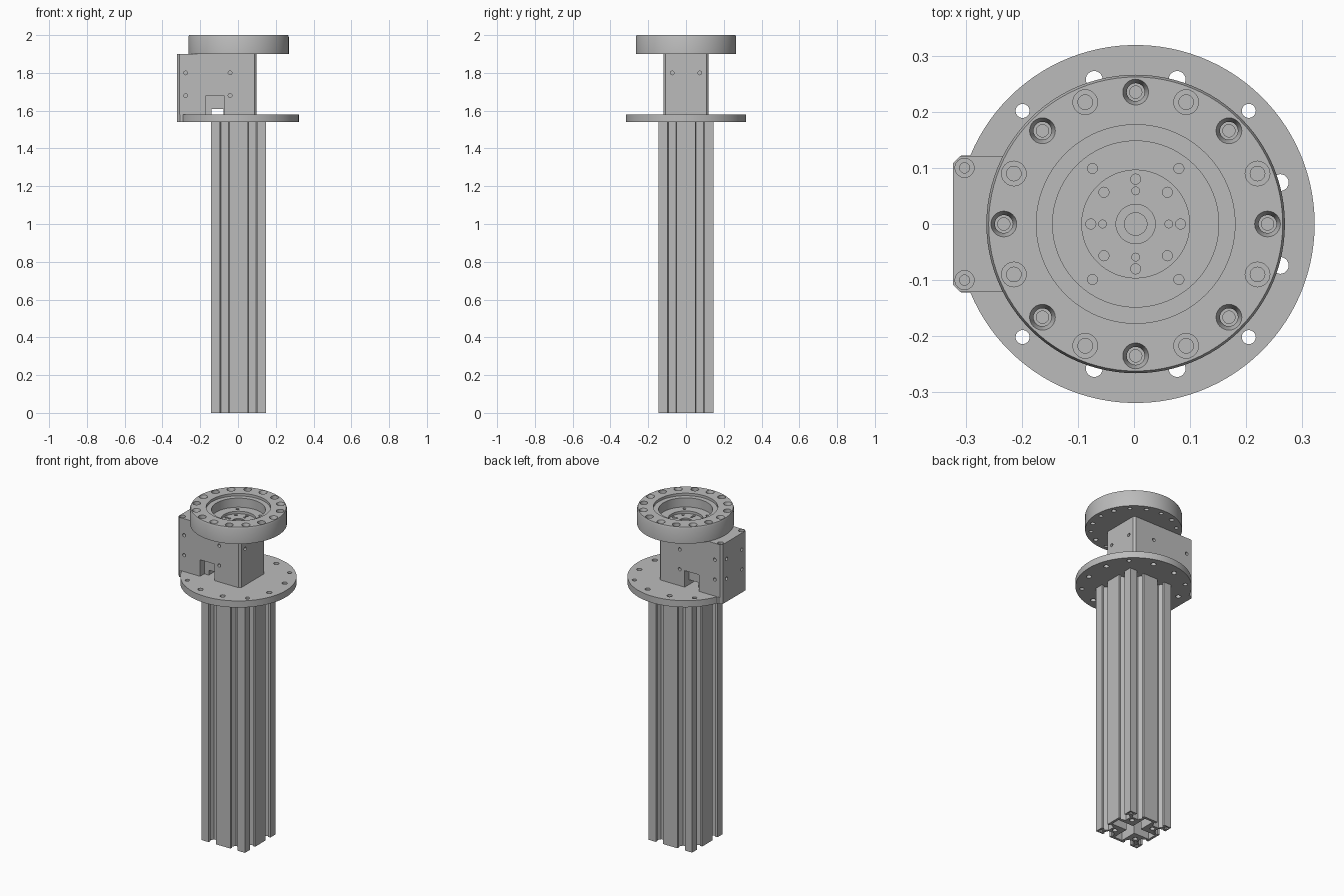
import bpy, bmesh
from math import pi, cos, sin, asin, radians
from mathutils import Matrix, Vector

cube = bpy.data.objects.get("Cube")
if cube:
    bpy.data.objects.remove(cube, do_unlink=True)

CX = 0.003
grey = bpy.data.materials.new("machined_grey")
grey.use_nodes = True
grey.diffuse_color = (0.5, 0.5, 0.5, 1)
grey.node_tree.nodes["Principled BSDF"].inputs["Base Color"].default_value = (0.5, 0.5, 0.5, 1)


def lathe(bm, profile, place=Matrix(), n=24):
    """Closed solid turned from (radius, height) points."""
    rings = [[bm.verts.new(place @ Vector((r * cos(2 * pi * i / n), r * sin(2 * pi * i / n), z)))
              for i in range(n)] for r, z in profile]
    for a, b in zip(rings, rings[1:]):
        for i in range(n):
            j = (i + 1) % n
            bm.faces.new((a[i], a[j], b[j], b[i]))
    bm.faces.new(rings[0][::-1])
    bm.faces.new(rings[-1])


def prism(bm, outline, z0, z1):
    """Vertical extrusion of an outline."""
    low = [bm.verts.new((x, y, z0)) for x, y in outline]
    high = [bm.verts.new((x, y, z1)) for x, y in outline]
    n = len(outline)
    for i in range(n):
        j = (i + 1) % n
        bm.faces.new((low[i], low[j], high[j], high[i]))
    bm.faces.new(low[::-1])
    bm.faces.new(high)


def box(bm, x0, x1, y0, y1, z0, z1):
    prism(bm, [(x0, y0), (x1, y0), (x1, y1), (x0, y1)], z0, z1)


def make(name, bm):
    bmesh.ops.recalc_face_normals(bm, faces=bm.faces)
    mesh = bpy.data.meshes.new(name)
    bm.to_mesh(mesh)
    bm.free()
    mesh.materials.append(grey)
    ob = bpy.data.objects.new(name, mesh)
    ob.location.x = CX
    bpy.context.collection.objects.link(ob)
    return ob


def cut(ob, bm):
    """Subtract the cutter mesh and bake the result."""
    cutter = make("cutter", bm)
    cutter.hide_render = True
    mod = ob.modifiers.new("cut", 'BOOLEAN')
    mod.operation = 'DIFFERENCE'
    mod.solver = 'EXACT'
    mod.object = cutter
    bpy.context.view_layer.update()
    deps = bpy.context.evaluated_depsgraph_get()
    mesh = bpy.data.meshes.new_from_object(ob.evaluated_get(deps))
    ob.modifiers.clear()
    ob.data = mesh
    bpy.data.objects.remove(cutter, do_unlink=True)


def at(x, y, z=0):
    return Matrix.Translation((x, y, z))


def polar(r, deg):
    return at(r * cos(radians(deg)), r * sin(radians(deg)))


def chamfered(x0, x1, h, c):
    return [(x0 + c, -h), (x1 - c, -h), (x1, -h + c), (x1, h - c),
            (x1 - c, h), (x0 + c, h), (x0, h - c), (x0, -h + c)]


# Slotted column: one side with two T-slots, turned four times
H = 0.146
side = [(-H, 0)]
for c in (-0.073, 0.073):
    half = [(0.024, 0), (0.024, 0.015), (0.036, 0.015), (0.02, 0.046)]
    side += [(c - w, d) for w, d in half] + [(c + w, d) for w, d in reversed(half)]
outline = []
for k in range(4):
    turn = Matrix.Rotation(k * pi / 2, 2)
    outline += [tuple(turn @ Vector((t, d - H))) for t, d in side]
bm = bmesh.new()
prism(bm, outline, 0, 1.54)
column = make("slotted_column", bm)

# Hollow chambers inside the column
bm = bmesh.new()
a, b = 0.028, 0.131
prism(bm, [(a, -b), (a, -a), (b, -a), (b, a), (a, a), (a, b),
           (-a, b), (-a, a), (-b, a), (-b, -a), (-a, -a), (-a, -b)], -0.1, 1.52)
for sx in (-1, 1):
    for sy in (-1, 1):
        lathe(bm, [(0.014, -0.1), (0.014, 1.52)], at(sx * 0.073, sy * 0.073), 16)
        xs, ys = sorted((sx * 0.118, sx * 0.138)), sorted((sy * 0.118, sy * 0.138))
        box(bm, *xs, *ys, -0.1, 1.52)
cut(column, bm)

# Round flange with a squared tab on the right
R, W, X0 = 0.319, 0.122, -0.326
end = pi - asin(W / R)
steps = 96
outline = [(R * cos(-end + 2 * end * i / steps), R * sin(-end + 2 * end * i / steps))
           for i in range(steps + 1)]
outline += [(X0 + 0.015, W), (X0, W - 0.015), (X0, 0.015 - W), (X0 + 0.015, -W)]
bm = bmesh.new()
prism(bm, outline, 1.54, 1.58)
flange = make("base_flange", bm)
bm = bmesh.new()
for k in range(4):
    lathe(bm, [(0.0125, 1.5), (0.0125, 1.6)], polar(0.285, 45 + 90 * k))
    for d in (-16, 16):
        lathe(bm, [(0.015, 1.5), (0.015, 1.6)], polar(0.268, 90 * k + d))
cut(flange, bm)

# Housing block
bm = bmesh.new()
prism(bm, chamfered(X0, 0.096, 0.12, 0.012), 1.58, 1.9)
housing = make("housing_block", bm)
bm = bmesh.new()
for s in (-1, 1):
    # cable recess on front and back
    box(bm, -0.173, -0.078, *sorted((s * 0.08, s * 0.2)), 1.5, 1.68)
    # counterbored bolts on the top of the overhang
    lathe(bm, [(0.009, 1.82), (0.009, 1.885), (0.017, 1.885), (0.017, 2)], at(-0.305, s * 0.1))
cut(housing, bm)

# Cable window through the block, and tapped holes in the sides
bm = bmesh.new()
box(bm, -0.143, -0.0785, -0.2, 0.2, 1.5, 1.61)
hole = [(0.01, -0.03), (0.01, 0.03)]
along_y = Matrix.Rotation(pi / 2, 4, 'X')
along_x = Matrix.Rotation(pi / 2, 4, 'Y')
for s in (-1, 1):
    for z in (1.68, 1.8):
        for x in (-0.28, -0.045):
            lathe(bm, hole, at(x, s * 0.12, z) @ along_y, 16)
        lathe(bm, hole, at(X0, s * 0.073, z) @ along_x, 16)
    lathe(bm, hole, at(0.096, s * 0.073, 1.8) @ along_x, 16)
cut(housing, bm)

# Stepped mounting head
bm = bmesh.new()
lathe(bm, [(0.266, 1.9), (0.266, 1.99), (0.262, 2), (0.177, 2), (0.177, 1.985),
           (0.148, 1.985), (0.148, 1.93), (0.096, 1.93), (0.096, 1.915),
           (0.035, 1.915), (0.035, 1.908), (0.02, 1.908), (0.02, 1.903)], n=96)
head = make("mounting_head", bm)
bm = bmesh.new()
for k in range(8):
    # countersunk and counterbored rim holes
    lathe(bm, [(0.011, 1.88), (0.011, 1.965), (0.016, 1.965), (0.016, 1.98),
               (0.023, 2), (0.023, 2.02)], polar(0.235, 45 * k))
    lathe(bm, [(0.013, 1.88), (0.013, 1.96), (0.022, 1.96), (0.022, 2.02)],
          polar(0.235, 45 * k + 22.5))
    # hub screw circle
    lathe(bm, [(0.009, 1.88), (0.009, 1.925)], polar(0.08, 45 * k), 16)
for k in range(4):
    lathe(bm, [(0.007, 1.88), (0.007, 1.925)], polar(0.059, 90 * k), 16)
for sx in (-1, 1):
    for sy in (-1, 1):
        lathe(bm, [(0.009, 1.88), (0.009, 1.94)], at(sx * 0.077, sy * 0.099), 16)
cut(head, bm)

# Smooth round walls, keep edges sharp
for ob in (column, flange, housing, head):
    bpy.ops.object.select_all(action='DESELECT')
    ob.select_set(True)
    bpy.context.view_layer.objects.active = ob
    bpy.ops.object.shade_smooth_by_angle(angle=radians(30))
